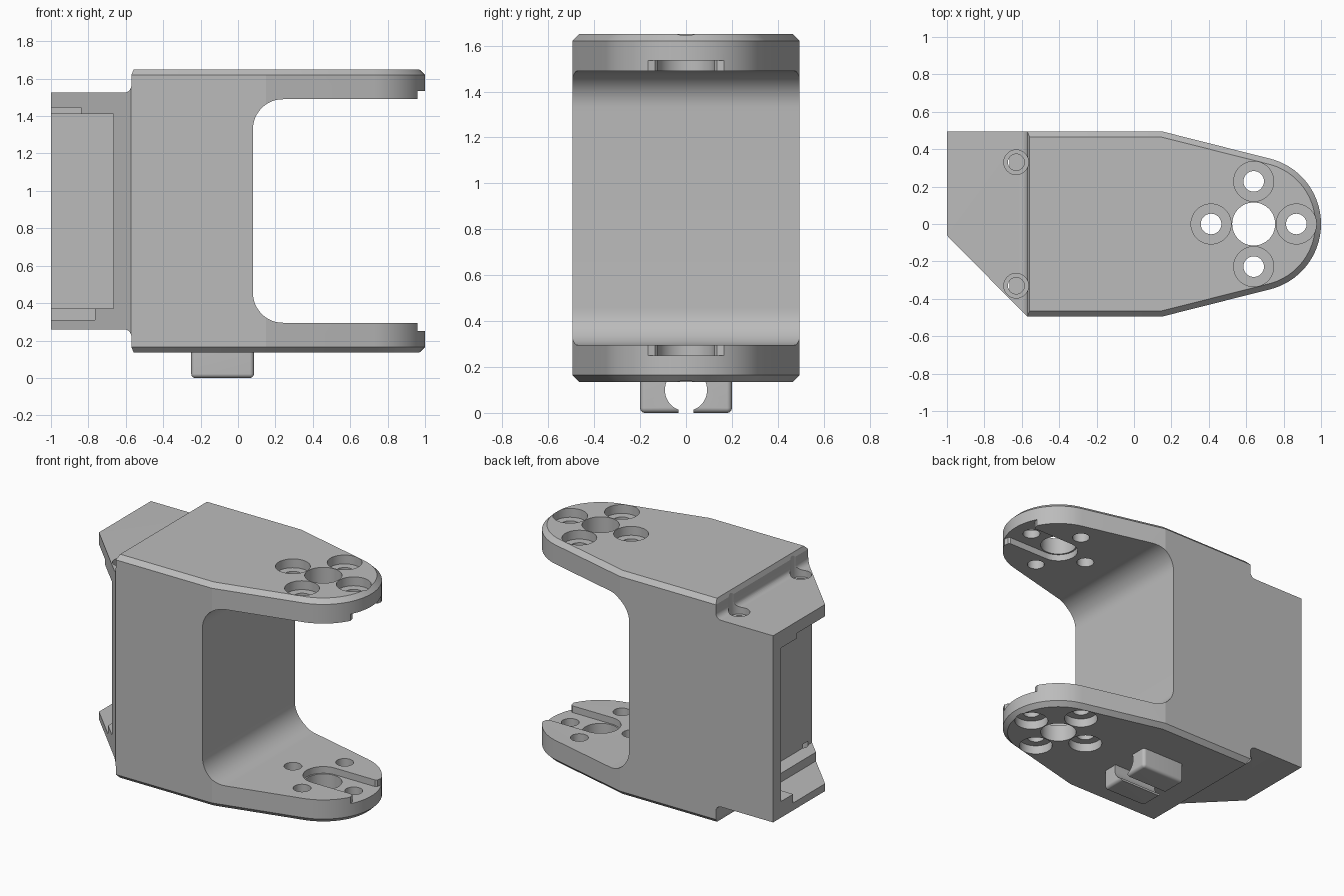
import bpy, bmesh
from math import cos, sin, pi, radians, tan
from mathutils import Vector

if "Cube" in bpy.data.objects:
    bpy.data.objects.remove(bpy.data.objects["Cube"], do_unlink=True)

grey = bpy.data.materials.new("plain grey")
grey.use_nodes = True
grey.diffuse_color = (0.5, 0.5, 0.5, 1)
grey.node_tree.nodes["Principled BSDF"].inputs["Base Color"].default_value = (0.5, 0.5, 0.5, 1)

HALF_W = 0.495            # half width of the body
MID_Z = 0.8925            # plane of symmetry between the arms
PIVOT = 0.64              # x of the pivot hole
TAPER = radians(14.5)     # angle of the tapered arm sides


def arc(cx, cy, r, a0, a1, n=12):
    return [(cx + r * cos(a0 + (a1 - a0) * i / n), cy + r * sin(a0 + (a1 - a0) * i / n))
            for i in range(n + 1)]


def loft(name, rings):
    """Closed solid through rings of equal point count."""
    bm = bmesh.new()
    loops = [[bm.verts.new(p) for p in ring] for ring in rings]
    bm.faces.new(loops[0])
    bm.faces.new(loops[-1])
    n = len(loops[0])
    for a, b in zip(loops, loops[1:]):
        for i in range(n):
            j = (i + 1) % n
            bm.faces.new((a[i], a[j], b[j], b[i]))
    bmesh.ops.recalc_face_normals(bm, faces=bm.faces)
    mesh = bpy.data.meshes.new(name)
    bm.to_mesh(mesh)
    bm.free()
    ob = bpy.data.objects.new(name, mesh)
    bpy.context.collection.objects.link(ob)
    return ob


def prism_z(name, pts, z0, z1):
    return loft(name, [[(x, y, z) for x, y in pts] for z in (z0, z1)])


def prism_y(name, pts, y0, y1):
    return loft(name, [[(x, y, z) for x, z in pts] for y in (y0, y1)])


def prism_x(name, pts, x0, x1):
    return loft(name, [[(x, y, z) for y, z in pts] for x in (x0, x1)])


def rect(x0, x1, y0, y1):
    return [(x0, y0), (x1, y0), (x1, y1), (x0, y1)]


def combine(ob, tool, operation="DIFFERENCE"):
    """Boolean the tool into ob, then drop the tool."""
    tool.hide_render = True
    mod = ob.modifiers.new("join", "BOOLEAN")
    mod.operation, mod.solver, mod.object = operation, "EXACT", tool
    bpy.context.view_layer.update()
    bpy.context.view_layer.objects.active = ob
    bpy.ops.object.modifier_apply(modifier=mod.name)
    bpy.data.objects.remove(tool, do_unlink=True)


def cut_both(ob, pts, z0, z1):
    """Cut a vertical prism at the top and mirrored at the bottom."""
    combine(ob, prism_z("cutter", pts, z0, z1))
    combine(ob, prism_z("cutter", pts, 2 * MID_Z - z1, 2 * MID_Z - z0))


def circle(x, y, r):
    return arc(x, y, r, 0, 2 * pi, 48)[:-1]


def outline(d):
    """Plan of the fork, moved inwards by d."""
    r, w, corner = 0.36 - d, HALF_W - d, 0.15 - d * tan(TAPER / 2)
    rear = -0.57 + min(d, 0.012)
    nose = arc(PIVOT, 0, r, TAPER - pi / 2, pi / 2 - TAPER, 40)
    return [(rear, -w), (corner, -w)] + nose + [(corner, w), (rear, w)]


# Fork body with chamfered rims
levels = [(0.03, 0.135), (0, 0.165), (0, 1.62), (0.03, 1.65)]
bracket = loft("fork_bracket", [[(x, y, z) for x, y in outline(d)] for d, z in levels])

# Rear mounting block with filleted steps and a slanted front corner
lower = arc(-0.61, 0.22, 0.04, pi / 2, 0, 8)
profile = [(-1, 0.26)] + lower + [(-0.5, 0.22)]
profile += [(x, 2 * MID_Z - z) for x, z in reversed(profile)]
block = prism_y("mounting_block", profile, -HALF_W, HALF_W)
combine(block, prism_z("cutter", [(-1.1, 0.04), (-1.1, -0.8), (-0.27, -0.8)], -1, 3))
combine(bracket, block, "UNION")

# Rear pocket with a shallow recess above and below
for x1, y1, z0, z1 in ((-0.665, 0.41, 0.37, 1.41), (-0.84, 0.24, 1.3, 1.445),
                       (-0.765, 0.28, 0.31, 0.5)):
    combine(bracket, prism_z("cutter", rect(-1.3, x1, -0.9, y1), z0, z1))

# Opening between the arms
opening = (arc(0.24, 0.455, 0.16, -pi / 2, -pi) + arc(0.24, 1.33, 0.16, pi, pi / 2)
           + [(1.5, 1.49), (1.5, 0.295)])
combine(bracket, prism_y("cutter", opening, -1, 1))

# Slots on the inner arm faces, flared at the tip
flare = [(0.94, 0.125), (0.952, 0.135), (0.958, 0.165), (1.2, 0.165)]
slot = (arc(PIVOT, 0, 0.125, pi / 2, 3 * pi / 2, 24) + [(x, -y) for x, y in flare]
        + list(reversed(flare)))
cut_both(bracket, slot, 1.4, 1.535)

# Pivot hole and four counterbored holes around it
cut_both(bracket, circle(PIVOT, 0, 0.115), 1.4, 1.8)
for i in range(4):
    x, y = PIVOT + 0.228 * cos(i * pi / 2), 0.228 * sin(i * pi / 2)
    cut_both(bracket, circle(x, y, 0.107), 1.59, 1.8)
    cut_both(bracket, circle(x, y, 0.055), 1.4, 1.7)

# Screw holes beside the rear steps
for y in (-0.33, 0.33):
    cut_both(bracket, circle(-0.63, y, 0.066), 1.48, 1.8)
    cut_both(bracket, circle(-0.63, y, 0.044), 1.39, 1.6)

# Cable clip under the body: rounded block with a round channel and a slit
clip = prism_z("cable_clip", rect(-0.25, 0.085, -0.2, 0.2), 0, 0.16)
bm = bmesh.new()
bm.from_mesh(clip.data)
rim = [e for e in bm.edges if any(v.co.z < 0.01 for v in e.verts)]
bmesh.ops.bevel(bm, geom=rim, offset=0.022, segments=10, profile=0.5, affect="EDGES")
bm.to_mesh(clip.data)
bm.free()
combine(clip, prism_x("cutter", circle(0, 0.1, 0.092), -1, 1))
combine(clip, prism_x("cutter", rect(-0.033, 0.033, -0.1, 0.1), -1, 1))
combine(bracket, clip, "UNION")

# Finish: one colour, smooth curves, sharp edges
bracket.data.materials.clear()
bracket.data.materials.append(grey)
for face in bracket.data.polygons:
    face.material_index = 0
bpy.ops.object.select_all(action="DESELECT")
bracket.select_set(True)
bpy.context.view_layer.objects.active = bracket
bpy.ops.object.shade_smooth_by_angle(angle=radians(12))
